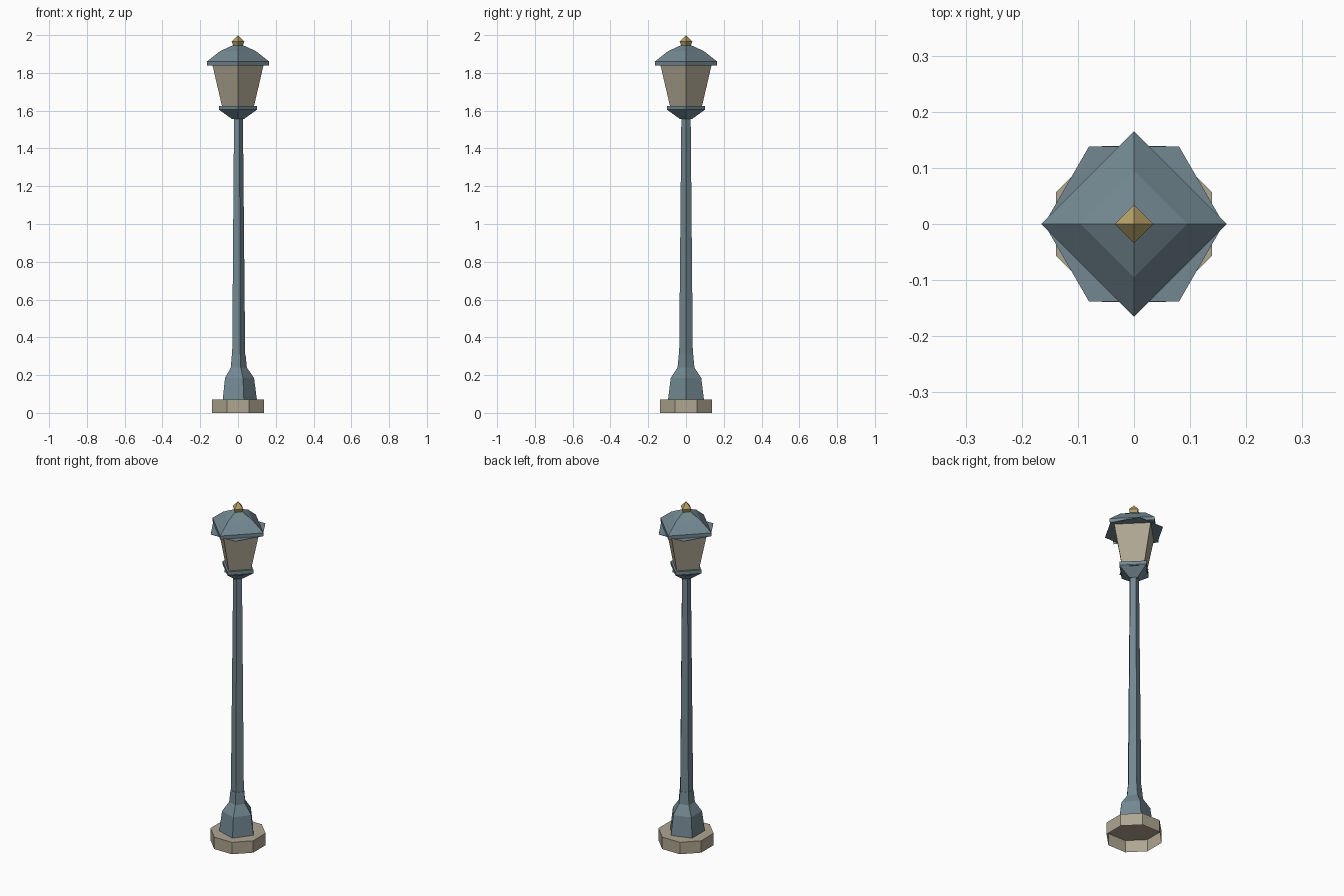
import bpy, bmesh
from math import cos, sin, tau

if "Cube" in bpy.data.objects:
    bpy.data.objects.remove(bpy.data.objects["Cube"])


def material(name, rgb):
    m = bpy.data.materials.new(name)
    m.use_nodes = True
    m.diffuse_color = (*rgb, 1)
    m.node_tree.nodes["Principled BSDF"].inputs["Base Color"].default_value = (*rgb, 1)
    return m


def lathe(name, mat, sides, profile, turn=0.0, cap_low=False, cap_top=False):
    """Flat-sided turned part from (radius, height) pairs."""
    bm = bmesh.new()
    rings = []
    for r, z in profile:
        angles = [tau * (i + turn) / sides for i in range(sides)]
        rings.append([bm.verts.new((r * cos(a), r * sin(a), z)) for a in angles])
    for low, high in zip(rings, rings[1:]):
        for i in range(sides):
            j = (i + 1) % sides
            bm.faces.new((low[i], low[j], high[j], high[i]))
    if cap_low:
        bm.faces.new(rings[0][::-1])
    if cap_top:
        bm.faces.new(rings[-1])
    bmesh.ops.remove_doubles(bm, verts=bm.verts, dist=0.0005)
    mesh = bpy.data.meshes.new(name)
    bm.to_mesh(mesh)
    bm.free()
    mesh.materials.append(mat)
    obj = bpy.data.objects.new(name, mesh)
    bpy.context.collection.objects.link(obj)
    return obj


metal = material("blue grey metal", (0.17, 0.245, 0.285))
stone = material("pale stone", (0.43, 0.38, 0.285))
glass = material("warm glass", (0.43, 0.38, 0.285))
brass = material("dull brass", (0.48, 0.36, 0.14))

# Footing and post
lathe("footing", stone, 8, [(0.15, 0), (0.15, 0.07)], turn=0.5, cap_top=True)
lathe("post_foot", metal, 5, [(0.1, 0.07), (0.085, 0.185), (0.047, 0.24), (0.04, 0.31)],
      cap_top=True)
lathe("post", metal, 5, [(0.038, 0.3), (0.026, 1.56)])

# Lantern
lathe("lantern_cup", metal, 4, [(0.03, 1.555), (0.1, 1.605), (0.1, 1.625)],
      cap_low=True, cap_top=True)
lathe("cup_plate", metal, 6, [(0.08, 1.6), (0.08, 1.602)], cap_low=True, cap_top=True)
lathe("lantern_glass", glass, 4, [(0.085, 1.625), (0.135, 1.84)])
lathe("roof_plate", metal, 6, [(0.16, 1.838), (0.16, 1.84)], cap_low=True, cap_top=True)
lathe("roof", metal, 4, [(0.165, 1.84), (0.165, 1.86), (0.095, 1.915), (0.03, 1.945)],
      cap_top=True)
lathe("finial", brass, 4, [(0.025, 1.945), (0.034, 1.965), (0.0, 2.0)])
